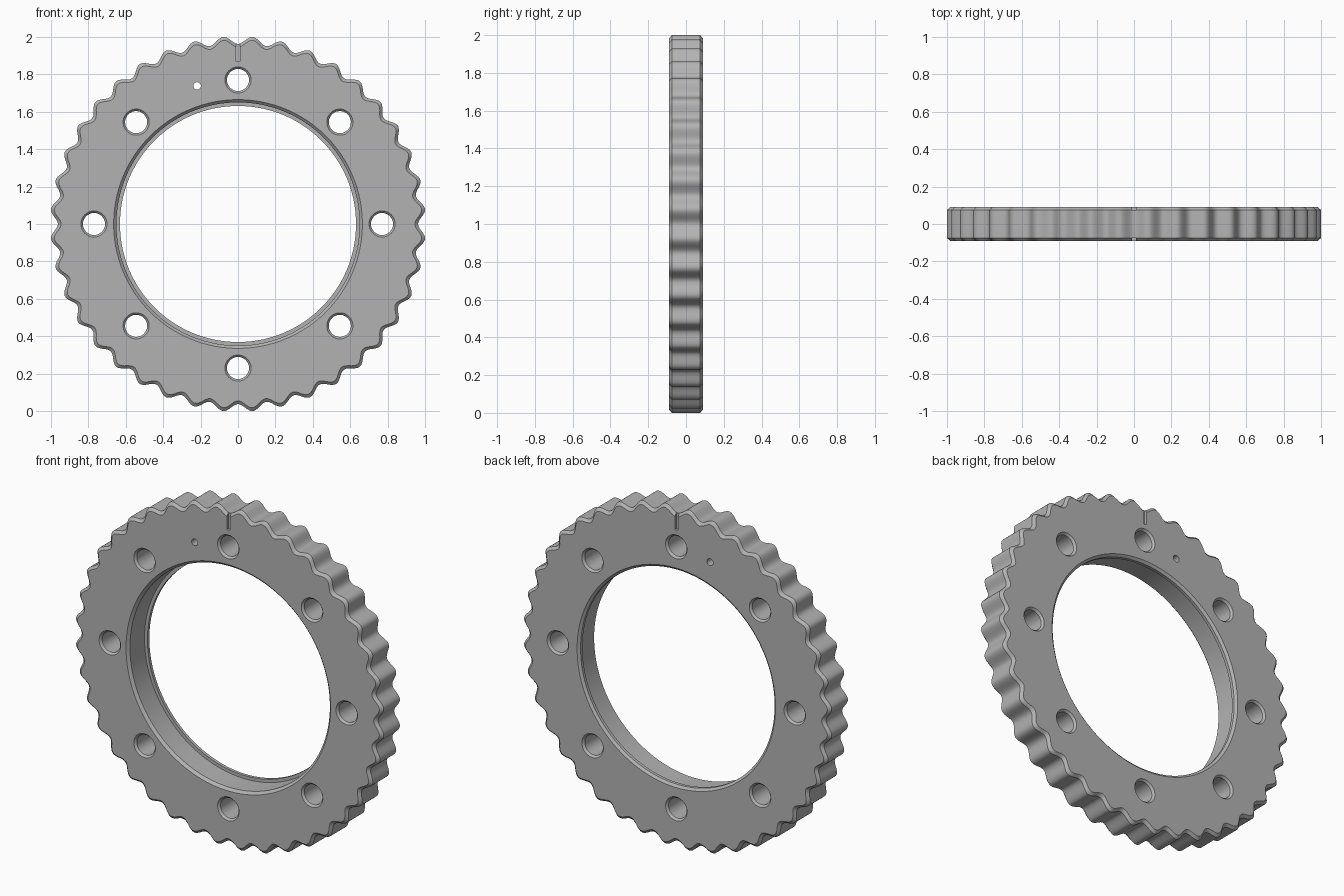
import bpy, bmesh
from math import sin, cos, pi, radians
from mathutils import Matrix, Vector

cube = bpy.data.objects.get("Cube")
if cube:
    bpy.data.objects.remove(cube, do_unlink=True)

HALF = 0.09        # half thickness of the ring
LOBES = 40         # scallops around the rim
CENTRE = Vector((0, 0, 1))


def loft(bm, sections, centre=CENTRE):
    """Closed solid from (y, radius function, segments) sections along y."""
    rings = []
    for y, radius, count in sections:
        angles = [2 * pi * i / count for i in range(count)]
        rings.append([bm.verts.new(centre + Vector((radius(a) * sin(a), y, radius(a) * cos(a))))
                      for a in angles])
    faces = [bm.faces.new(rings[0]), bm.faces.new(rings[-1])]
    for low, high in zip(rings, rings[1:]):
        n = len(low)
        for i in range(n):
            j = (i + 1) % n
            faces.append(bm.faces.new((low[i], low[j], high[j], high[i])))
    bmesh.ops.recalc_face_normals(bm, faces=faces)


def lathe(bm, profile, count, centre=CENTRE):
    loft(bm, [(y, lambda a, r=r: r, count) for y, r in profile], centre)


def make_object(name, bm):
    mesh = bpy.data.meshes.new(name)
    bm.to_mesh(mesh)
    bm.free()
    obj = bpy.data.objects.new(name, mesh)
    bpy.context.collection.objects.link(obj)
    return obj


def wave(inset):
    return lambda a: 0.983 - 0.02 * cos(LOBES * a) - inset


# Scalloped disc with chamfered rims
bm = bmesh.new()
loft(bm, [(y, wave(inset), LOBES * 16) for y, inset in
          ((-HALF, 0.018), (-0.075, 0), (0.075, 0), (HALF, 0.018))])
ring = make_object("scalloped_ring", bm)

# Central bore: chamfered front, thin retaining lip at the back
bm = bmesh.new()
lathe(bm, [(-0.12, 0.665), (-HALF, 0.665), (-0.075, 0.65), (0.06, 0.65),
           (0.06, 0.631), (0.078, 0.631), (HALF, 0.645), (0.12, 0.645)], 160)

# Eight bolt holes, chamfered on both faces
hole = [(-0.12, 0.07), (-HALF, 0.07), (-0.078, 0.059),
        (0.078, 0.059), (HALF, 0.07), (0.12, 0.07)]
for k in range(8):
    a = k * pi / 4
    lathe(bm, hole, 40, CENTRE + 0.77 * Vector((sin(a), 0, cos(a))))

# Small locating hole
a = radians(-16.5)
lathe(bm, [(-0.12, 0.02), (0.12, 0.02)], 24, CENTRE + 0.77 * Vector((sin(a), 0, cos(a))))

# Timing grooves on both faces at the top
for side in (-1, 1):
    place = Matrix.Translation((0, side * (HALF + 0.005), 1.945))
    bmesh.ops.create_cube(bm, size=1, matrix=place @ Matrix.Diagonal((0.02, 0.04, 0.15, 1)))
cutter = make_object("hole_cutter", bm)
cutter.hide_render = True

# Cut the openings and keep the finished mesh
cut = ring.modifiers.new("openings", 'BOOLEAN')
cut.operation = 'DIFFERENCE'
cut.solver = 'EXACT'
cut.object = cutter
bpy.context.view_layer.update()
graph = bpy.context.evaluated_depsgraph_get()
finished = bpy.data.meshes.new_from_object(ring.evaluated_get(graph))
ring.modifiers.clear()
ring.data = finished
bpy.data.objects.remove(cutter, do_unlink=True)

# Plain grey metal
grey = bpy.data.materials.new("machined_grey")
grey.use_nodes = True
colour = (0.45, 0.45, 0.45, 1)
grey.diffuse_color = colour
grey.node_tree.nodes["Principled BSDF"].inputs["Base Color"].default_value = colour
ring.data.materials.clear()
ring.data.materials.append(grey)

bpy.ops.object.select_all(action='DESELECT')
ring.select_set(True)
bpy.context.view_layer.objects.active = ring
bpy.ops.object.shade_smooth_by_angle(angle=radians(25))
